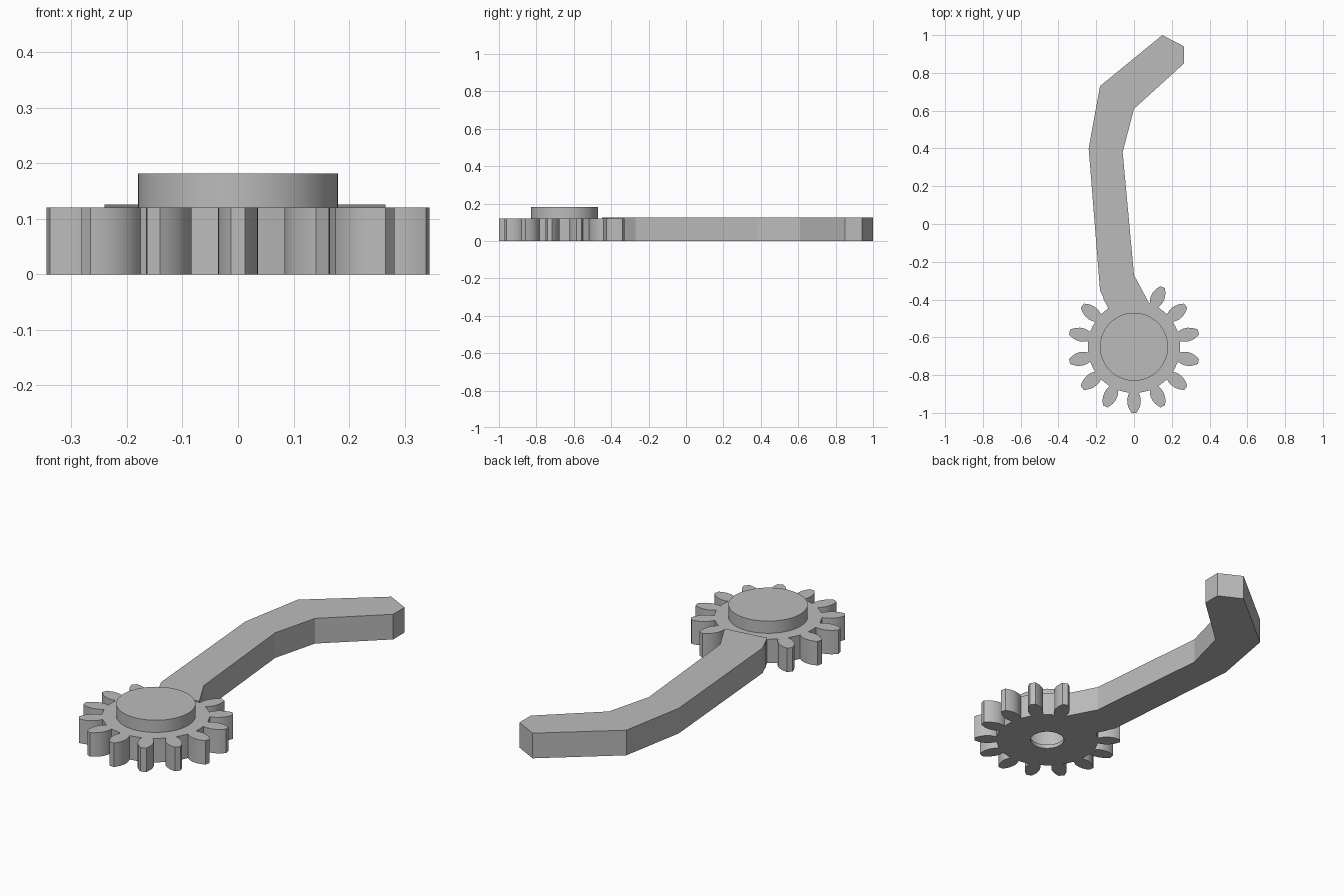
import bpy, bmesh
from math import sin, cos, pi, atan2, hypot, radians

if "Cube" in bpy.data.objects:
    bpy.data.objects.remove(bpy.data.objects["Cube"])

grey = bpy.data.materials.new("plain grey")
grey.use_nodes = True
COLOUR = (0.5, 0.5, 0.5, 1)
grey.diffuse_color = COLOUR
grey.node_tree.nodes["Principled BSDF"].inputs["Base Color"].default_value = COLOUR

GEAR_Y = -0.65
TEETH = 14


def finish(bm, name, y=0.0):
    bmesh.ops.recalc_face_normals(bm, faces=bm.faces)
    mesh = bpy.data.meshes.new(name)
    bm.to_mesh(mesh)
    bm.free()
    obj = bpy.data.objects.new(name, mesh)
    obj.location.y = y
    mesh.materials.append(grey)
    bpy.context.collection.objects.link(obj)
    bpy.ops.object.select_all(action='DESELECT')
    obj.select_set(True)
    bpy.context.view_layer.objects.active = obj
    bpy.ops.object.shade_smooth_by_angle(angle=radians(30))
    return obj


def loop(bm, points, z):
    """Closed loop of edges at one height."""
    verts = [bm.verts.new((x, y, z)) for x, y in points]
    return [bm.edges.new((a, b)) for a, b in zip(verts, verts[1:] + verts[:1])]


def wall(bm, *loops):
    bmesh.ops.bridge_loops(bm, edges=[e for l in loops for e in l])


def circle(radius, n=64):
    return [(radius * cos(2 * pi * i / n), radius * sin(2 * pi * i / n)) for i in range(n)]


def gear_outline():
    # Half tooth as (distance from centre, half width), then the root gap
    half = [(0.244, 0.025), (0.26, 0.032), (0.28, 0.036), (0.30, 0.035),
            (0.32, 0.030), (0.338, 0.021), (0.35, 0.013)]
    tooth = [(r, -w) for r, w in half] + [(r, w) for r, w in reversed(half)]
    gap = [(0.244 * cos(a), 0.244 * sin(a)) for a in (0.17, 0.225, 0.28)]
    points = []
    for i in range(TEETH):
        turn = 2 * pi * i / TEETH - pi / 2
        for u, v in tooth + gap:
            r, a = hypot(u, v), atan2(v, u) + turn
            points.append((r * cos(a), r * sin(a)))
    return points


# Toothed wheel with raised collar and stepped bore
bm = bmesh.new()
outline = gear_outline()
base, top = loop(bm, outline, 0), loop(bm, outline, 0.12)
collar_low, collar_top = loop(bm, circle(0.18), 0.12), loop(bm, circle(0.18), 0.181)
recess_top, recess_low = loop(bm, circle(0.126), 0.181), loop(bm, circle(0.126), 0.02)
bore_top, bore_low = loop(bm, circle(0.08), 0.02), loop(bm, circle(0.08), 0)
for pair in ((base, top), (collar_low, collar_top), (collar_top, recess_top),
             (recess_top, recess_low), (recess_low, bore_top), (bore_top, bore_low)):
    wall(bm, *pair)
for pair in ((base, bore_low), (top, collar_low)):
    bmesh.ops.triangle_fill(bm, edges=pair[0] + pair[1], use_beauty=True)
finish(bm, "gear_wheel", GEAR_Y)

# Bent lever arm
bm = bmesh.new()
arm = [(0.08, -0.42), (0, -0.27), (-0.06, 0.38), (0, 0.61), (0.265, 0.85), (0.265, 0.94),
       (0.15, 1), (-0.18, 0.73), (-0.24, 0.40), (-0.18, -0.35), (-0.135, -0.45)]
face = bm.faces.new([bm.verts.new((x, y, 0)) for x, y in arm])
raised = bmesh.ops.extrude_face_region(bm, geom=[face], use_keep_orig=True)["geom"]
bmesh.ops.translate(bm, vec=(0, 0, 0.126),
                    verts=[g for g in raised if isinstance(g, bmesh.types.BMVert)])
arm_obj = finish(bm, "lever_arm")
for p in arm_obj.data.polygons:
    p.use_smooth = False
